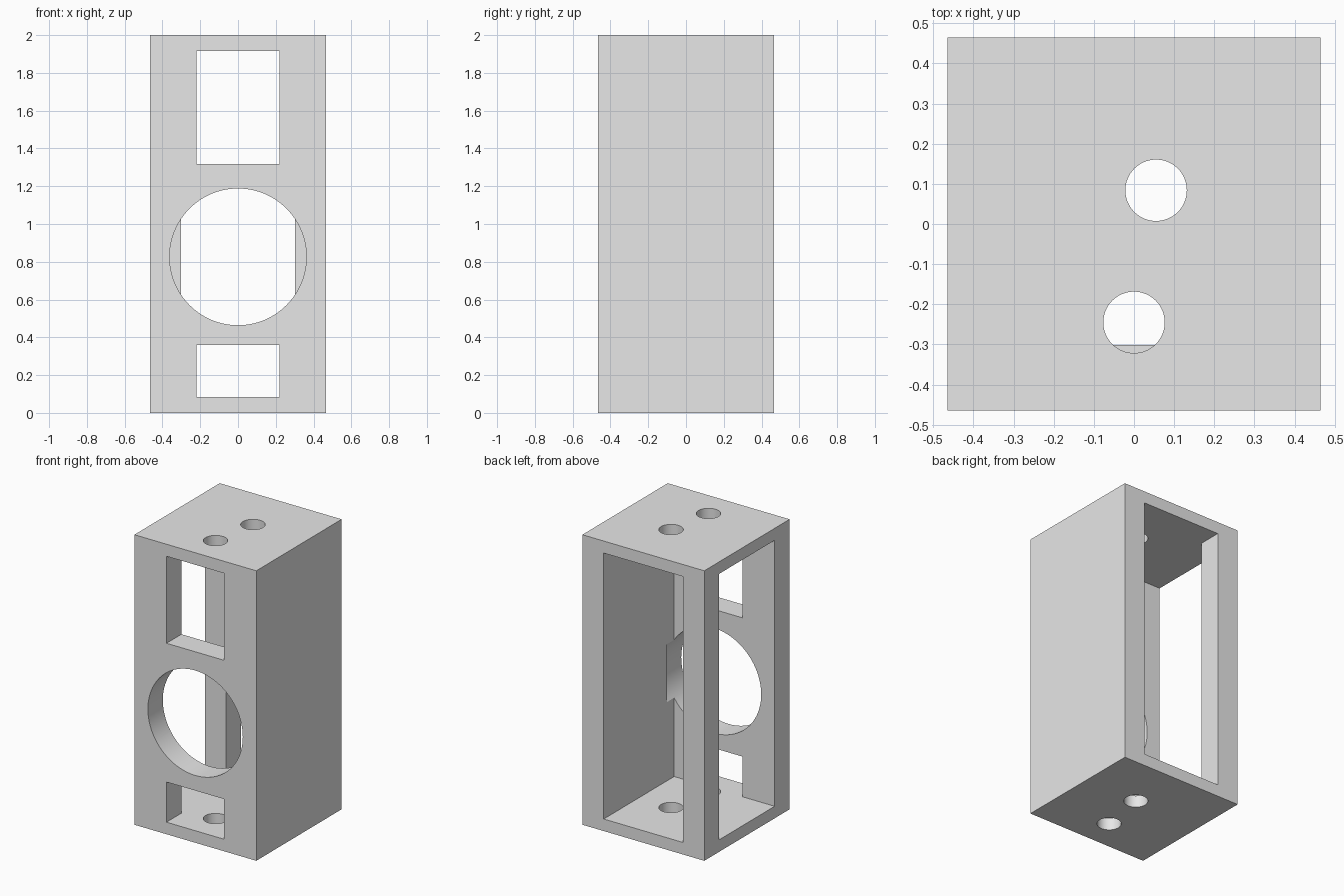
import bpy
from math import pi

if "Cube" in bpy.data.objects:
    bpy.data.objects.remove(bpy.data.objects["Cube"], do_unlink=True)

# Main dimensions
HALF = 0.465          # half width and depth of the housing
INNER = 0.302         # half width of the cavity
HEIGHT = 2.0
PLATE = 0.083         # thickness of top and bottom plates
SLOT = 0.22           # half width of the front windows

grey = bpy.data.materials.new("plain grey")
grey.use_nodes = True
grey.diffuse_color = (0.8, 0.8, 0.8, 1)
grey.node_tree.nodes["Principled BSDF"].inputs["Base Color"].default_value = (0.8, 0.8, 0.8, 1)


def box(name, low, high):
    """Axis-aligned box between two corners."""
    centre = [(a + b) / 2 for a, b in zip(low, high)]
    bpy.ops.mesh.primitive_cube_add(size=1, location=centre)
    obj = bpy.context.object
    obj.name = name
    obj.scale = [b - a for a, b in zip(low, high)]
    bpy.ops.object.transform_apply(location=True, rotation=True, scale=True)
    obj.data.materials.append(grey)
    return obj


def cylinder(name, centre, radius, depth, tilt=0, sides=64):
    """Cylinder along z, tilted about x."""
    bpy.ops.mesh.primitive_cylinder_add(vertices=sides, radius=radius, depth=depth,
                                        location=centre, rotation=(tilt, 0, 0))
    obj = bpy.context.object
    obj.name = name
    bpy.ops.object.transform_apply(location=True, rotation=True, scale=True)
    obj.data.materials.append(grey)
    return obj


def cut(body, cutter):
    """Subtract the cutter from the body and discard it."""
    cutter.hide_render = True
    mod = body.modifiers.new(cutter.name, "BOOLEAN")
    mod.operation, mod.solver, mod.object = "DIFFERENCE", "EXACT", cutter
    bpy.context.view_layer.objects.active = body
    bpy.ops.object.modifier_apply(modifier=mod.name)
    bpy.data.objects.remove(cutter, do_unlink=True)


housing = box("housing", (-HALF, -HALF, 0), (HALF, HALF, HEIGHT))
ceiling = HEIGHT - PLATE

# Cavity, open through the back
cut(housing, box("back_opening", (-INNER, -INNER, PLATE), (INNER, 1, ceiling)))
# Opening through the right side, leaving a rear corner post
cut(housing, box("side_opening", (-1, -INNER, PLATE), (0, INNER, ceiling)))

# Upper and lower front windows
for name, bottom, top in (("upper_window", 1.317, ceiling), ("lower_window", PLATE, 0.36)):
    cut(housing, box(name, (-SLOT, -1, bottom), (SLOT, 0, top)))

# Round front opening, running slightly into the solid side wall
start, end = -0.6, -0.223
cut(housing, cylinder("round_opening", (0, (start + end) / 2, 0.826), 0.362,
                      end - start, pi / 2, 96))

# Two round holes through both the top and bottom plates
for x, y in ((0.055, 0.084), (0, -0.245)):
    for z in (0, HEIGHT):
        cut(housing, cylinder("plate_hole", (x, y, z), 0.0765, PLATE * 2 + 0.02))

# Smooth the round walls, keep the edges sharp
bpy.ops.object.select_all(action="DESELECT")
housing.select_set(True)
bpy.context.view_layer.objects.active = housing
bpy.ops.object.shade_smooth_by_angle(angle=pi / 6)
